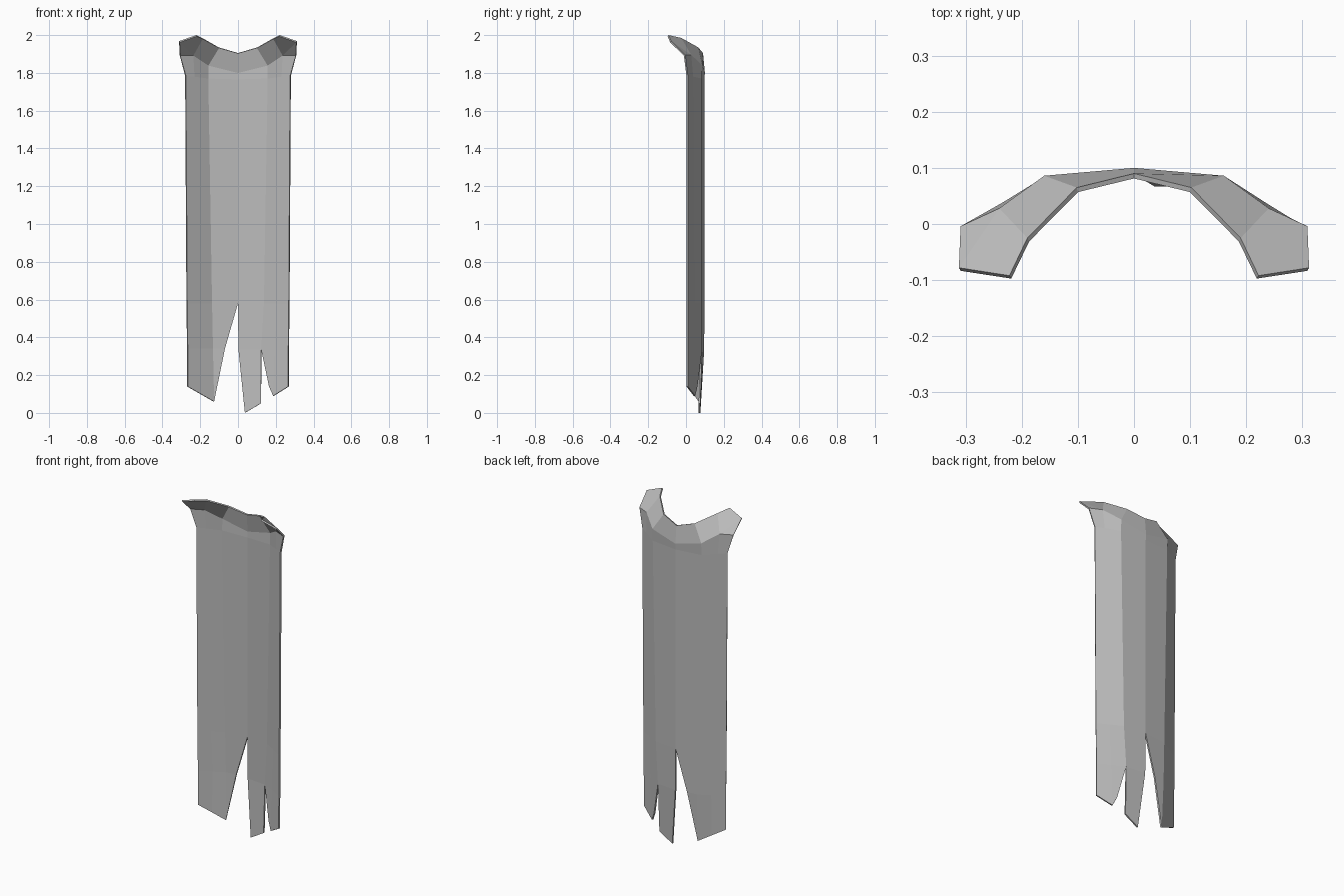
import bpy
import bmesh

cube = bpy.data.objects.get("Cube")
if cube:
    bpy.data.objects.remove(cube, do_unlink=True)

cloth = bpy.data.materials.new("grey cloth")
cloth.use_nodes = True
GREY = (0.5, 0.5, 0.5, 1)
cloth.diffuse_color = GREY
cloth.node_tree.nodes["Principled BSDF"].inputs["Base Color"].default_value = GREY


def depth(x, z):
    """Outer surface of the curved drape, curling forward at the hem."""
    fold = 0.13 + 0.03 * z / 1.78
    edge = 0.27 + 0.01 * z / 1.78
    a = abs(x)
    if a < fold:
        y = 0.097 - 0.013 * a / fold
    else:
        y = 0.084 - 0.074 * (a - fold) / (edge - fold)
    curl = max(0, 0.34 - z) / 0.34
    return y - 0.02 * curl * max(0, 1 - a / edge)


bm = bmesh.new()


def face(points, flip=False):
    verts = [bm.verts.new(p) for p in points]
    bm.faces.new(verts[::-1] if flip else verts)


def drape(outline):
    face([(x, depth(x, z), z) for x, z in outline])


# Long drape: pleated strips between a shoulder row and the row above the tears
shoulder = [(-0.28, 1.785), (-0.235, 1.78), (-0.16, 1.77), (0, 1.765),
            (0.16, 1.77), (0.235, 1.78), (0.28, 1.785)]
waist = [(-0.273, 0.58), (-0.21, 0.58), (-0.14, 0.58), (0, 0.58),
         (0.14, 0.58), (0.21, 0.58), (0.273, 0.58)]
for i in range(6):
    drape([shoulder[i], shoulder[i + 1], waist[i + 1], waist[i]])

# Torn hem: one wide right tail, a middle tail and a narrow left tail
drape([waist[0], waist[1], (-0.2, 0.34), (-0.27, 0.34)])
drape([waist[1], waist[2], (-0.135, 0.34), (-0.2, 0.34)])
drape([waist[2], waist[3], (-0.07, 0.34), (-0.135, 0.34)])
drape([(-0.27, 0.34), (-0.2, 0.34), (-0.2, 0.1), (-0.27, 0.14)])
drape([(-0.2, 0.34), (-0.135, 0.34), (-0.13, 0.06), (-0.2, 0.1)])
drape([(-0.135, 0.34), (-0.07, 0.34), (-0.13, 0.06)])
drape([waist[3], waist[4], (0.125, 0.335), (0.003, 0.335)])
drape([(0.003, 0.335), (0.125, 0.335), (0.122, 0.05), (0.037, 0.0)])
drape([waist[4], waist[5], (0.2, 0.335), (0.125, 0.335)])
drape([waist[5], waist[6], (0.27, 0.335), (0.2, 0.335)])
drape([(0.125, 0.335), (0.2, 0.335), (0.19, 0.09), (0.168, 0.14)])
drape([(0.2, 0.335), (0.27, 0.335), (0.27, 0.14), (0.19, 0.09)])

# Collar: flares out and forward into a flap over each shoulder
rim = [(0, 0.09, 1.905), (0.102, 0.065, 1.935), (0.19, -0.025, 1.985),
       (0.222, -0.092, 2.0), (0.312, -0.078, 1.968)]
bend = [(0, 0.1, 1.80), (0.16, 0.086, 1.84), (0.24, 0.028, 1.895), (0.309, -0.004, 1.895)]
base = [(x, depth(x, z), z) for x, z in shoulder[3:]]
for side in (1, -1):
    def collar(points):
        face([(side * x, y, z) for x, y, z in points], side < 0)
    for i in range(2):
        collar([rim[i], rim[i + 1], bend[i + 1], bend[i]])
    collar([rim[2], rim[3], rim[4], bend[2]])
    collar([rim[4], bend[3], bend[2]])
    for i in range(3):
        collar([bend[i], bend[i + 1], base[i + 1], base[i]])

bmesh.ops.remove_doubles(bm, verts=bm.verts[:], dist=0.0005)
mesh = bpy.data.meshes.new("cape")
bm.to_mesh(mesh)
bm.free()
mesh.materials.append(cloth)
cape = bpy.data.objects.new("cape", mesh)
bpy.context.collection.objects.link(cape)

# Thin cloth, thickened towards the wearer
thick = cape.modifiers.new("thickness", "SOLIDIFY")
thick.thickness = 0.009
thick.offset = -1
